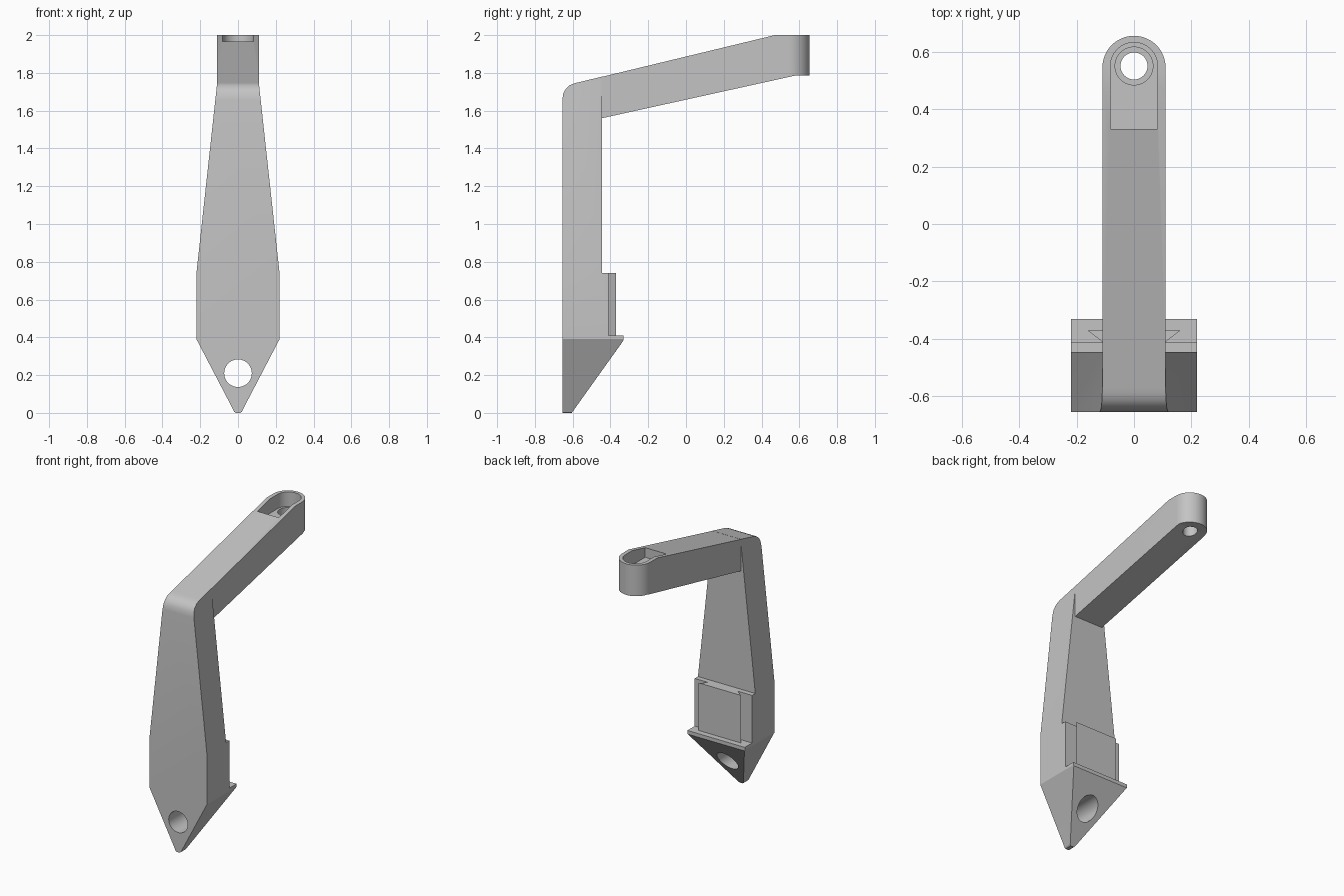
import bpy
import bmesh
from math import cos, sin, pi, radians
from mathutils import Vector

cube = bpy.data.objects.get("Cube")
if cube:
    bpy.data.objects.remove(cube)

grey = bpy.data.materials.new("plain grey")
grey.use_nodes = True
COLOUR = (0.55, 0.55, 0.55, 1)
grey.diffuse_color = COLOUR
grey.node_tree.nodes["Principled BSDF"].inputs["Base Color"].default_value = COLOUR


def prism(name, points, axis, low, high):
    """Extrude a flat outline along an axis; points hold the other two coordinates in xyz order."""
    def place(p, d):
        v = list(p)
        v.insert("xyz".index(axis), d)
        return Vector(v)

    bm = bmesh.new()
    ends = [[bm.verts.new(place(p, d)) for p in points] for d in (low, high)]
    for ring in ends:
        bm.faces.new(ring)
    for i in range(len(points)):
        j = (i + 1) % len(points)
        bm.faces.new((ends[0][i], ends[0][j], ends[1][j], ends[1][i]))
    bmesh.ops.recalc_face_normals(bm, faces=bm.faces)
    mesh = bpy.data.meshes.new(name)
    bm.to_mesh(mesh)
    bm.free()
    mesh.materials.append(grey)
    obj = bpy.data.objects.new(name, mesh)
    bpy.context.collection.objects.link(obj)
    return obj


def combine(obj, tool, operation):
    """Apply a boolean and remove the tool object."""
    mod = obj.modifiers.new("cut", "BOOLEAN")
    mod.object, mod.operation, mod.solver = tool, operation, "EXACT"
    bpy.context.view_layer.objects.active = obj
    bpy.ops.object.modifier_apply(modifier=mod.name)
    bpy.data.objects.remove(tool)


def arc(cx, cy, r, start, end, steps):
    return [(cx + r * cos(start + (end - start) * i / steps),
             cy + r * sin(start + (end - start) * i / steps)) for i in range(steps + 1)]


def circle(cx, cy, r):
    return arc(cx, cy, r, 0, 2 * pi, 48)[:-1]


def mirrored(half):
    return half + [(-x, y) for x, y in reversed(half)]


# Tapered column with the pointed foot: side profile limited by front outline
column = prism("column", [
    (-0.655, 0), (-0.605, 0), (-0.33, 0.385), (-0.33, 0.41), (-0.41, 0.41),
    (-0.41, 0.74), (-0.445, 0.74), (-0.445, 1.78), (-0.59, 1.745),
    (-0.615, 1.735), (-0.637, 1.715), (-0.65, 1.69), (-0.655, 1.655)], "x", -0.5, 0.5)
outline = prism("front_outline", mirrored([
    (0.01, -0.001), (0.02, 0.006), (0.027, 0.02), (0.22, 0.39), (0.22, 0.74),
    (0.11, 1.75), (0.11, 1.9)]), "y", -1, 0)
combine(column, outline, "INTERSECT")
combine(column, prism("foot_hole", circle(0, 0.21, 0.073), "y", -1, 0), "DIFFERENCE")

# Dovetail rail on the back of the column
rail = prism("dovetail_rail", mirrored([(0.11, -0.42), (0.11, -0.41), (0.162, -0.37)]),
             "z", 0.405, 0.74)

# Sloping arm with a round end
END = 0.545
arm = prism("arm", [
    (-0.45, 1.559), (0.575, 1.785), (0.8, 1.785), (0.8, 2), (0.47, 2),
    (-0.45, 1.778)], "x", -0.5, 0.5)
plan = prism("arm_plan", arc(0, END, 0.11, 0, pi, 32) + [(-0.11, -1), (0.11, -1)], "z", 1, 3)
combine(arm, plan, "INTERSECT")

# Pocket, counterbore and through hole at the arm end
pocket = prism("pocket", arc(0, END + 0.005, 0.082, 0, pi, 32) + [(-0.082, 0.33), (0.082, 0.33)],
               "z", 1.9, 2.2)
combine(arm, pocket, "DIFFERENCE")
for label, radius, floor in (("counterbore", 0.066, 1.85), ("through_hole", 0.047, 1)):
    combine(arm, prism(label, circle(0, END + 0.005, radius), "z", floor, 2.2), "DIFFERENCE")

# Smooth the curved surfaces, keep edges crisp
bpy.ops.object.select_all(action="DESELECT")
for obj in (column, rail, arm):
    obj.select_set(True)
bpy.context.view_layer.objects.active = column
bpy.ops.object.shade_smooth_by_angle(angle=radians(25))
